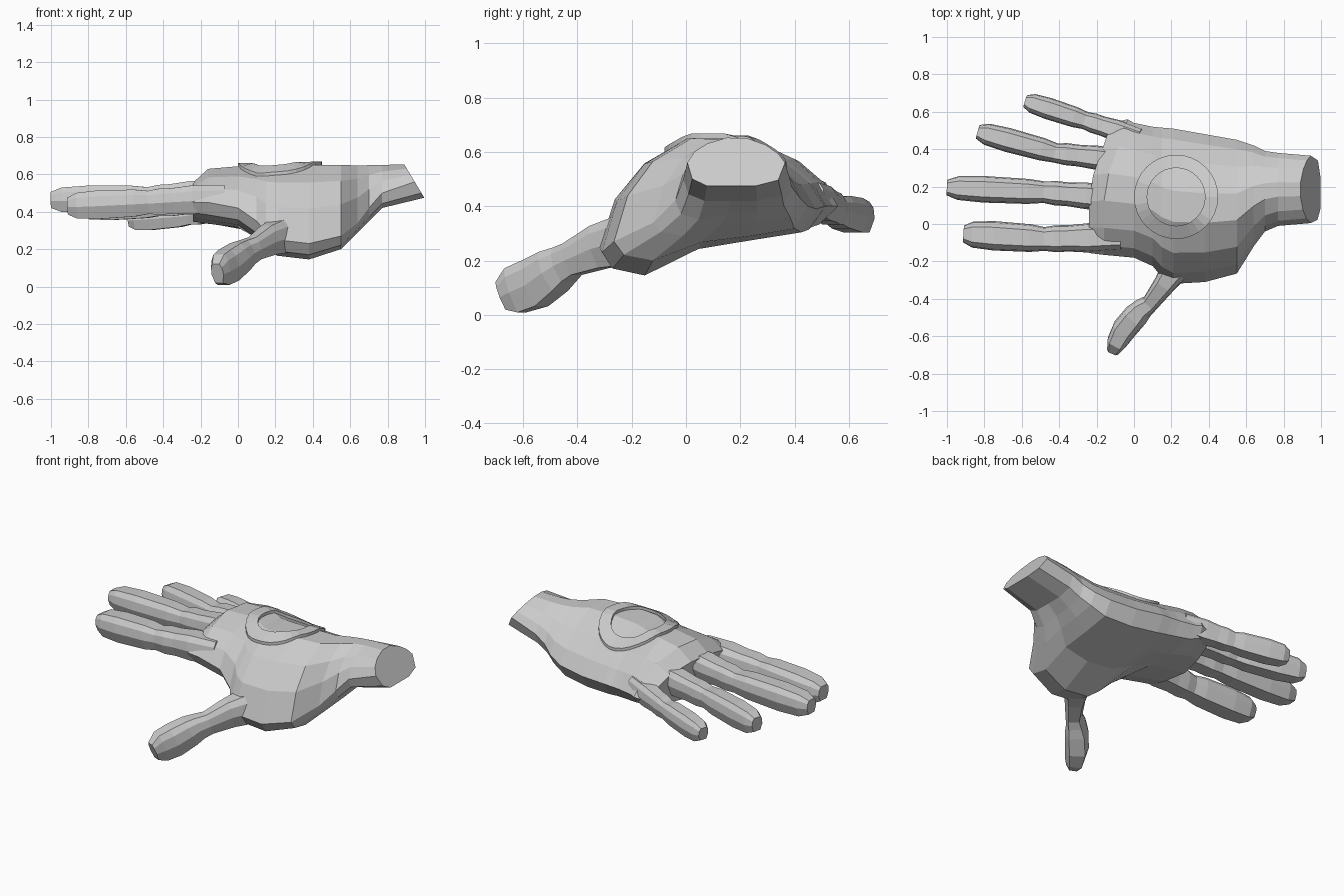
import bpy, bmesh, math
from mathutils import Vector
from mathutils.bvhtree import BVHTree

cube = bpy.data.objects.get("Cube")
if cube:
    bpy.data.objects.remove(cube, do_unlink=True)

grey = bpy.data.materials.new("plain_grey")
grey.use_nodes = True
colour = (0.6, 0.6, 0.6, 1)
grey.diffuse_color = colour
grey.node_tree.nodes["Principled BSDF"].inputs["Base Color"].default_value = colour


def make_object(name, bm):
    bmesh.ops.recalc_face_normals(bm, faces=bm.faces)
    mesh = bpy.data.meshes.new(name)
    bm.to_mesh(mesh)
    bm.free()
    mesh.materials.append(grey)
    obj = bpy.data.objects.new(name, mesh)
    bpy.context.collection.objects.link(obj)
    return obj


def loft(name, rings, closed=False):
    """Skin a row of equal rings; cap the ends unless the row is a loop."""
    bm = bmesh.new()
    rows = [[bm.verts.new(p) for p in ring] for ring in rings]
    n = len(rows[0])
    pairs = list(zip(rows, rows[1:]))
    if closed:
        pairs.append((rows[-1], rows[0]))
    else:
        bm.faces.new(rows[0])
        bm.faces.new(rows[-1])
    for a, b in pairs:
        for i in range(n):
            j = (i + 1) % n
            bm.faces.new((a[i], a[j], b[j], b[i]))
    return make_object(name, bm)


def palm_ring(x, yf, zf, yb, zb, top, pad, heel):
    """Arched back of the hand above, thumb pad and heel below."""
    pts = []
    for t in (0, .07, .2, .4, .6, .8, .93, 1):
        base = zf + (zb - zf) * t
        power = .57 if t < .5 else .68
        bulge = math.sin(math.pi * t) ** power if 0 < t < 1 else 0
        pts.append(Vector((x, yf + (yb - yf) * t, base + (top - base) * bulge)))
    for t, z in ((.93, heel * .75 + zb * .25), (.7, heel), (.45, heel * .75 + pad * .25),
                 (.2, pad), (.05, pad * .7 + zf * .3)):
        pts.append(Vector((x, yf + (yb - yf) * t, z)))
    return pts


# Palm and wrist: x, front edge y z, back edge y z, top, thumb pad, heel
sections = [
    (-.24, -.155, .45, .54, .39, .56, .37, .34),
    (-.16, -.165, .45, .56, .40, .635, .355, .33),
    (0, -.18, .42, .54, .40, .65, .33, .31),
    (.1, -.225, .35, .52, .40, .65, .26, .30),
    (.15, -.285, .29, .515, .40, .65, .21, .295),
    (.21, -.32, .25, .51, .40, .655, .165, .285),
    (.38, -.31, .23, .48, .39, .66, .145, .275),
    (.55, -.265, .27, .45, .40, .66, .20, .29),
    (.64, -.12, .34, .42, .43, .655, .29, .34),
    (.7, -.04, .42, .39, .47, .655, .35, .38),
    (.77, -.01, .50, .38, .51, .655, .42, .42),
    (.945, .005, .56, .365, .56, .655, .475, .475),
]
rings = [palm_ring(*s) for s in sections]
for p in rings[0] + rings[1]:
    p.x += max(0, p.y - .2) * .35
for p in rings[-1]:
    p.x -= (p.z - .56) * .6
palm = loft("palm", rings)

# Limb cross-section: broad flat top, soft shoulders, narrower underside
half_section = [(.58, 1), (.9, .6), (1, -.1), (.65, -1)]
limb_section = half_section + [(-u, v) for u, v in reversed(half_section)]


def limb(name, path, sizes):
    """Faceted limb: path points with half width and half height at each."""
    path = [Vector(p) for p in path]
    rings = []
    for i, p in enumerate(path):
        along = (path[min(i + 1, len(path) - 1)] - path[max(i - 1, 0)]).normalized()
        side = along.cross(Vector((0, 0, 1))).normalized()
        up = side.cross(along)
        w, h = sizes[i]
        rings.append([p + side * u * w + up * v * h for u, v in limb_section])
    return loft(name, rings)


# Fingers: base, middle joint, tip, half width, half height
joint_profile = [(0, .95), (.2, 1.06), (.32, .95), (.4, .97), (.47, .86),
                 (.56, 1), (.8, 1.06), (.94, .95), (1, .62)]
fingers = {
    "index_finger": ((-.07, -.07, .475), (-.48, -.08, .45), (-.91, -.053, .43), .074, .072),
    "middle_finger": ((-.08, .135, .505), (-.48, .17, .472), (-1, .195, .463), .067, .069),
    "ring_finger": ((-.03, .335, .475), (-.42, .38, .437), (-.835, .493, .422), .061, .068),
    "little_finger": ((.03, .46, .43), (-.26, .553, .383), (-.58, .657, .357), .055, .06),
}
for name, (base, joint, tip, w, h) in fingers.items():
    base, joint, tip = Vector(base), Vector(joint), Vector(tip)
    path, sizes = [], []
    for t, s in joint_profile:
        path.append(base.lerp(joint, t / .47) if t < .47
                    else joint.lerp(tip, (t - .47) / .53))
        sizes.append((w * s, h * s))
    limb(name, path, sizes)

# Thumb
limb("thumb",
     [(.28, -.15, .29), (.165, -.32, .25), (.09, -.42, .205), (.05, -.45, .185),
      (.01, -.49, .16), (-.05, -.56, .115), (-.09, -.63, .09), (-.11, -.675, .07)],
     [(.1, .1), (.06, .08), (.047, .062), (.056, .068),
      (.067, .08), (.067, .09), (.055, .086), (.035, .055)])

# Raised ring draped over the back of the hand
bm = bmesh.new()
bm.from_mesh(palm.data)
surface = BVHTree.FromBMesh(bm)
bm.free()
ring_rows = []
steps = 32
for i in range(steps):
    a = math.tau * i / steps
    row = []
    for radius, lift in ((.155, -.02), (.155, .018), (.225, .018), (.225, -.02)):
        x, y = .225 + radius * math.cos(a), .145 + radius * math.sin(a)
        hit = surface.ray_cast(Vector((x, y, 2)), Vector((0, 0, -1)))[0]
        row.append((x, y, hit.z + lift))
    ring_rows.append(row)
loft("back_ring", ring_rows, closed=True)
